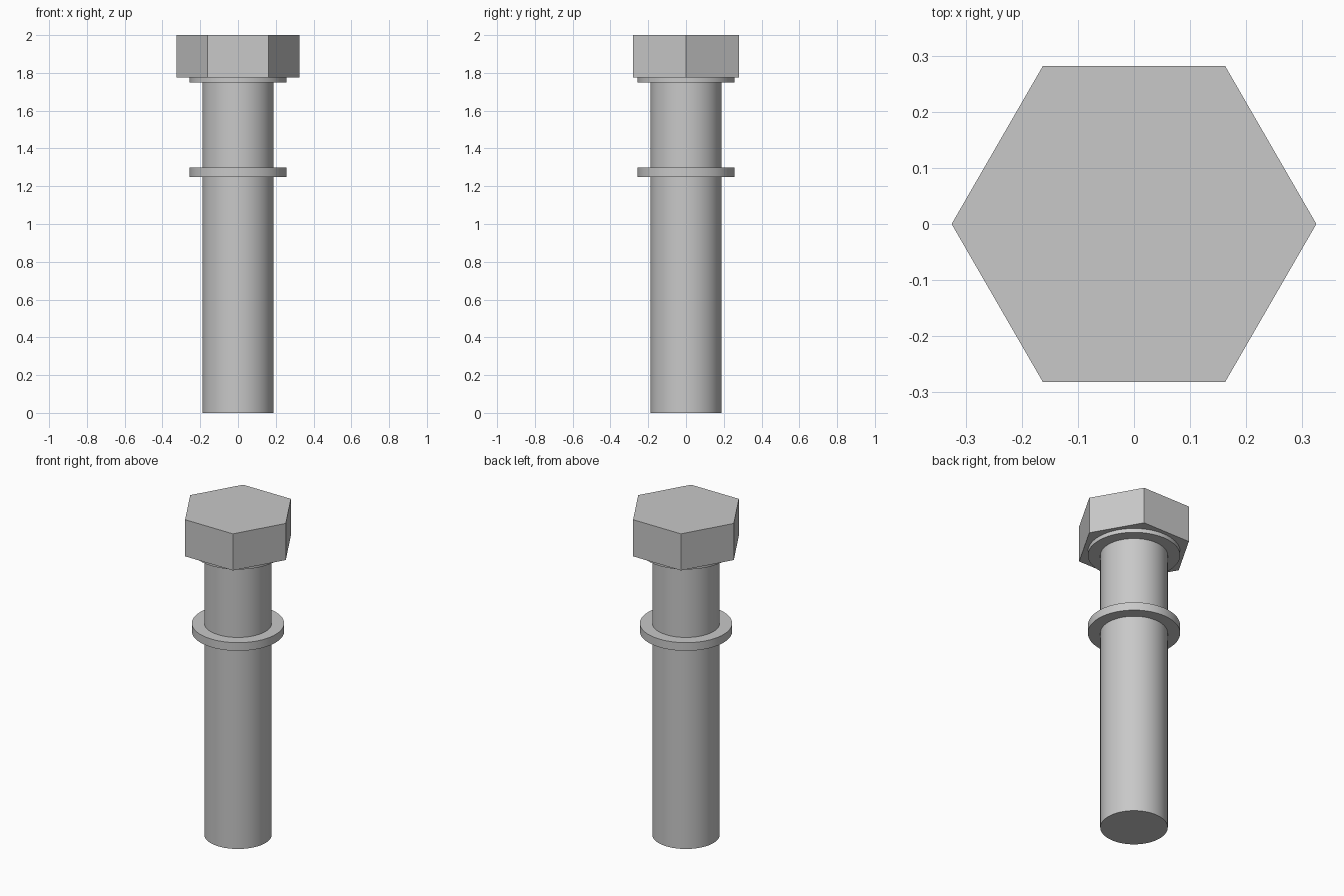
import bpy
import bmesh
from math import cos, sin, tau, radians

cube = bpy.data.objects.get("Cube")
if cube:
    bpy.data.objects.remove(cube, do_unlink=True)

# Plain grey metal
GREY = (0.58, 0.58, 0.58, 1)
steel = bpy.data.materials.new("grey steel")
steel.use_nodes = True
steel.diffuse_color = GREY
shader = next(n for n in steel.node_tree.nodes if n.type == "BSDF_PRINCIPLED")
shader.inputs["Base Color"].default_value = GREY


def prism(name, sides, radius, bottom, top, smooth=True):
    """Upright prism with a corner on the x axis."""
    bm = bmesh.new()
    ring = [bm.verts.new((radius * cos(tau * i / sides),
                          radius * sin(tau * i / sides), bottom))
            for i in range(sides)]
    base = bm.faces.new(ring)
    lifted = bmesh.ops.extrude_face_region(bm, geom=[base], use_keep_orig=True)["geom"]
    bmesh.ops.translate(bm, vec=(0, 0, top - bottom),
                        verts=[v for v in lifted if isinstance(v, bmesh.types.BMVert)])
    bmesh.ops.recalc_face_normals(bm, faces=bm.faces)
    mesh = bpy.data.meshes.new(name)
    bm.to_mesh(mesh)
    bm.free()
    mesh.materials.append(steel)
    obj = bpy.data.objects.new(name, mesh)
    bpy.context.collection.objects.link(obj)
    if smooth:
        bpy.ops.object.select_all(action="DESELECT")
        obj.select_set(True)
        bpy.context.view_layer.objects.active = obj
        bpy.ops.object.shade_smooth_by_angle(angle=radians(30))
    return obj


# Bolt: round shank, hexagonal head
prism("shank", 64, 0.188, 0, 1.78)
prism("hex_head", 6, 0.325, 1.775, 2, smooth=False)

# Two washers: one seated under the head, one partway down
for name, bottom in (("head_washer", 1.75), ("loose_washer", 1.25)):
    prism(name, 64, 0.257, bottom, bottom + 0.05)
